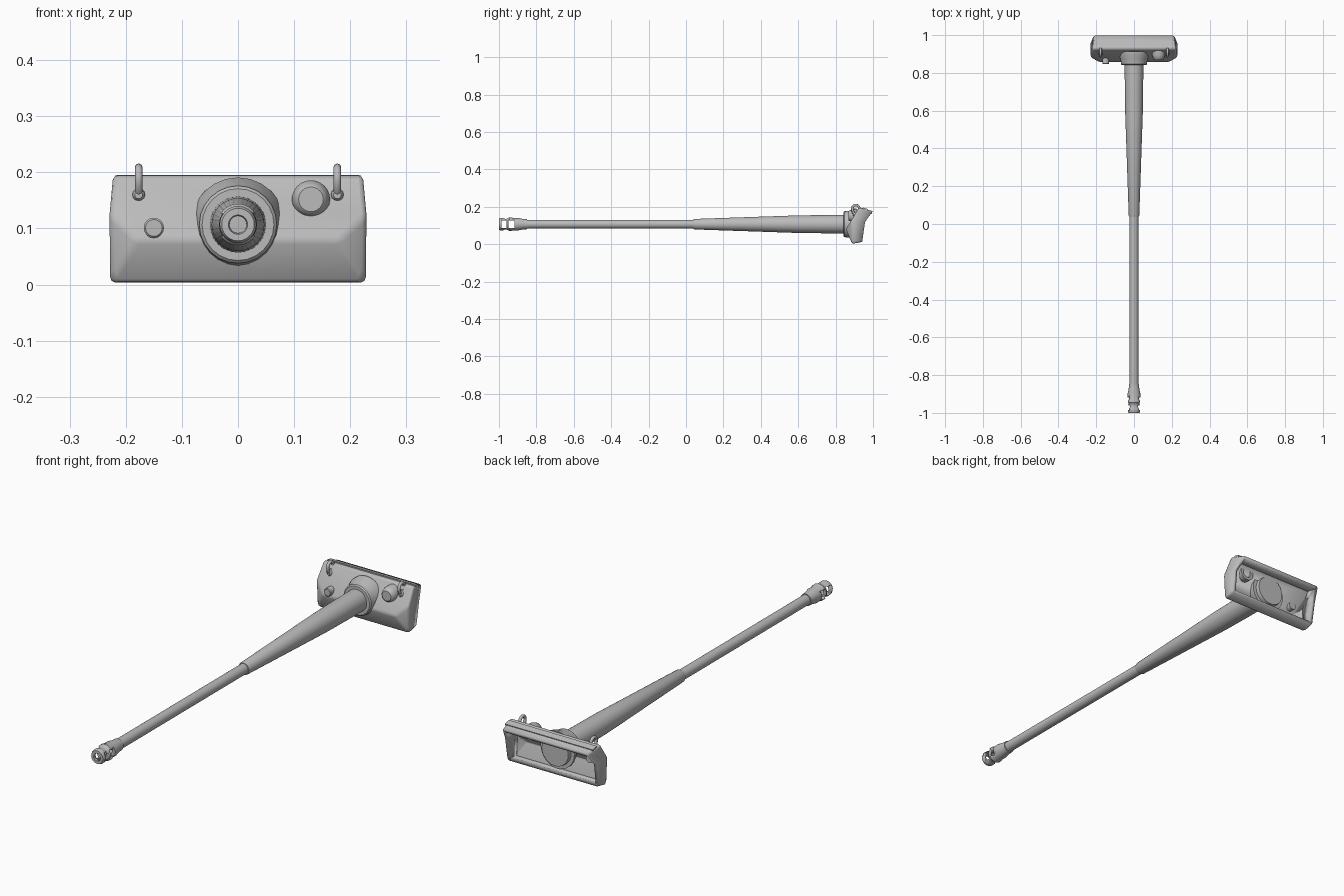
import bpy, bmesh, math
from mathutils import Vector, Matrix

if "Cube" in bpy.data.objects:
    bpy.data.objects.remove(bpy.data.objects["Cube"])

AXIS_Z = 0.107
grey = bpy.data.materials.new("bare_grey")
grey.diffuse_color = (0.5, 0.5, 0.5, 1)
grey.use_nodes = True
grey.node_tree.nodes["Principled BSDF"].inputs["Base Color"].default_value = grey.diffuse_color


def finish(name, bm, angle=35, recalc=True):
    """Turn a bmesh into a smooth-by-angle object."""
    if recalc:
        bmesh.ops.recalc_face_normals(bm, faces=bm.faces)
    me = bpy.data.meshes.new(name)
    bm.to_mesh(me)
    bm.free()
    me.materials.append(grey)
    ob = bpy.data.objects.new(name, me)
    bpy.context.collection.objects.link(ob)
    bpy.ops.object.select_all(action='DESELECT')
    ob.select_set(True)
    bpy.context.view_layer.objects.active = ob
    bpy.ops.object.shade_smooth_by_angle(angle=math.radians(angle))
    return ob


def lathe(name, profile, x=0, z=AXIS_Z, n=24, closed=False):
    """Revolve (y, radius) points around an axis along y."""
    bm = bmesh.new()
    rings = []
    for y, r in profile:
        rings.append([bm.verts.new((x + r * math.cos(2 * math.pi * i / n), y,
                                    z + r * math.sin(2 * math.pi * i / n)))
                      for i in range(n)])
    pairs = list(zip(rings, rings[1:]))
    if closed:
        pairs.append((rings[-1], rings[0]))
    else:
        bm.faces.new(rings[0])
        bm.faces.new(rings[-1])
    for a, b in pairs:
        for i in range(n):
            j = (i + 1) % n
            bm.faces.new((a[i], a[j], b[j], b[i]))
    return finish(name, bm)


def box(name, lo, hi):
    bm = bmesh.new()
    lo, hi = Vector(lo), Vector(hi)
    bmesh.ops.create_cube(bm, size=1, matrix=Matrix.Translation((lo + hi) / 2)
                          @ Matrix.Diagonal((*(hi - lo), 1)))
    return finish(name, bm)


# Gun tube and tapered sleeve
lathe("barrel", [(-0.86, 0.023), (0.06, 0.023)])
lathe("barrel_sleeve", [(0.04, 0.026), (0.045, 0.028), (0.60, 0.047),
                        (0.85, 0.050), (0.925, 0.050)], n=32)

# Muzzle brake: bored turning with windows cut through both sides
brake = lathe("muzzle_brake", [
    (-1.0, 0.017), (-1.0, 0.029), (-0.992, 0.033), (-0.978, 0.033),
    (-0.966, 0.028), (-0.952, 0.031), (-0.945, 0.037), (-0.935, 0.037),
    (-0.925, 0.033), (-0.90, 0.034), (-0.872, 0.028), (-0.85, 0.027),
    (-0.85, 0.015), (-0.87, 0.015), (-0.91, 0.017)], closed=True)
for k, (y0, y1) in enumerate([(-0.986, -0.960), (-0.950, -0.918)]):
    cutter = box(f"brake_window_cutter_{k}", (-0.06, y0, AXIS_Z - 0.02),
                 (0.06, y1, AXIS_Z + 0.02))
    cutter.hide_render = True
    cutter.hide_set(True)
    cut = brake.modifiers.new("window", 'BOOLEAN')
    cut.operation = 'DIFFERENCE'
    cut.solver = 'EXACT'
    cut.object = cutter

# Mantlet shell: faceted front, chamfered ends, open back
half = {
    "nose": (0.180, 0.855, 0.080), "end": (0.229, 0.882, 0.125),
    "top": (0.224, 0.926, 0.197), "low": (0.228, 0.888, 0.002),
    "top_back": (0.213, 0.997, 0.177), "end_back": (0.229, 0.957, 0.117),
    "low_back": (0.226, 0.942, 0.012)}
bm = bmesh.new()
R = {k: bm.verts.new(v) for k, v in half.items()}
L = {k: bm.verts.new((-v[0], v[1], v[2])) for k, v in half.items()}


def span(*keys):
    """Face crossing the middle, right side keys then mirrored back."""
    return bm.faces.new([R[k] for k in keys] + [L[k] for k in reversed(keys)])


span("nose", "end", "top")
span("nose", "low")
span("top", "top_back")
span("low", "low_back")
back = span("top_back", "end_back", "low_back")
for S in (R, L):
    for keys in (("nose", "low", "end"), ("end", "low", "low_back", "end_back"),
                 ("end", "end_back", "top_back", "top")):
        bm.faces.new([S[k] for k in keys])
bmesh.ops.recalc_face_normals(bm, faces=bm.faces)
bmesh.ops.delete(bm, geom=[back], context='FACES_ONLY')
shell = finish("mantlet_shell", bm, 60, recalc=False)
bev = shell.modifiers.new("rounded_edges", 'BEVEL')
bev.width, bev.segments = 0.009, 2
bev.limit_method = 'ANGLE'
bev.angle_limit = math.radians(15)
wall = shell.modifiers.new("wall", 'SOLIDIFY')
wall.thickness, wall.offset = 0.016, -1

# Raised sealing strip along the top rear edge
strip = box("seal_strip", (-0.218, -0.014, -0.004), (0.218, 0.014, 0.004))
strip.location = (0, 0.958, 0.188)
strip.rotation_euler.x = -math.atan2(0.020, 0.071)

# Collar around the gun root, flaring into the shell
lathe("gun_collar", [(0.842, 0.050), (0.842, 0.064), (0.847, 0.069),
                     (0.872, 0.072), (0.90, 0.084), (0.912, 0.084),
                     (0.912, 0.068), (0.93, 0.066)], n=24)

# Sight boss and coaxial port, both passing through the shell
lathe("sight_boss", [(0.868, 0.022), (0.872, 0.027), (0.893, 0.034),
                     (0.925, 0.034), (0.925, 0.022), (0.91, 0.020)], 0.13, 0.152)
lathe("coaxial_port", [(0.846, 0.015), (0.849, 0.018), (0.90, 0.018)],
      -0.15, 0.101, 16)


def lifting_ring(name, x):
    """Round-bar eye swept in the yz plane with a tail down to the shell."""
    cu = bpy.data.curves.new(name, 'CURVE')
    cu.dimensions = '3D'
    cu.bevel_depth = 0.007
    cu.bevel_resolution = 2
    cu.use_fill_caps = True
    pts = [(x, 0.908 + 0.019 * math.cos(a), 0.190 + 0.019 * math.sin(a))
           for a in [math.radians(-70 + 22.5 * i) for i in range(13)]]
    pts += [(x, 0.895, 0.168), (x, 0.910, 0.155)]
    sp = cu.splines.new('POLY')
    sp.points.add(len(pts) - 1)
    for p, co in zip(sp.points, pts):
        p.co = (*co, 1)
    cu.materials.append(grey)
    ob = bpy.data.objects.new(name, cu)
    bpy.context.collection.objects.link(ob)


# Lifting rings with small weld pads
for side, x in (("left", -0.177), ("right", 0.177)):
    lifting_ring("lifting_ring_" + side, x)
    lathe("ring_pad_" + side, [(0.893, 0.007), (0.898, 0.011), (0.915, 0.012)],
          x, 0.160, 12)
